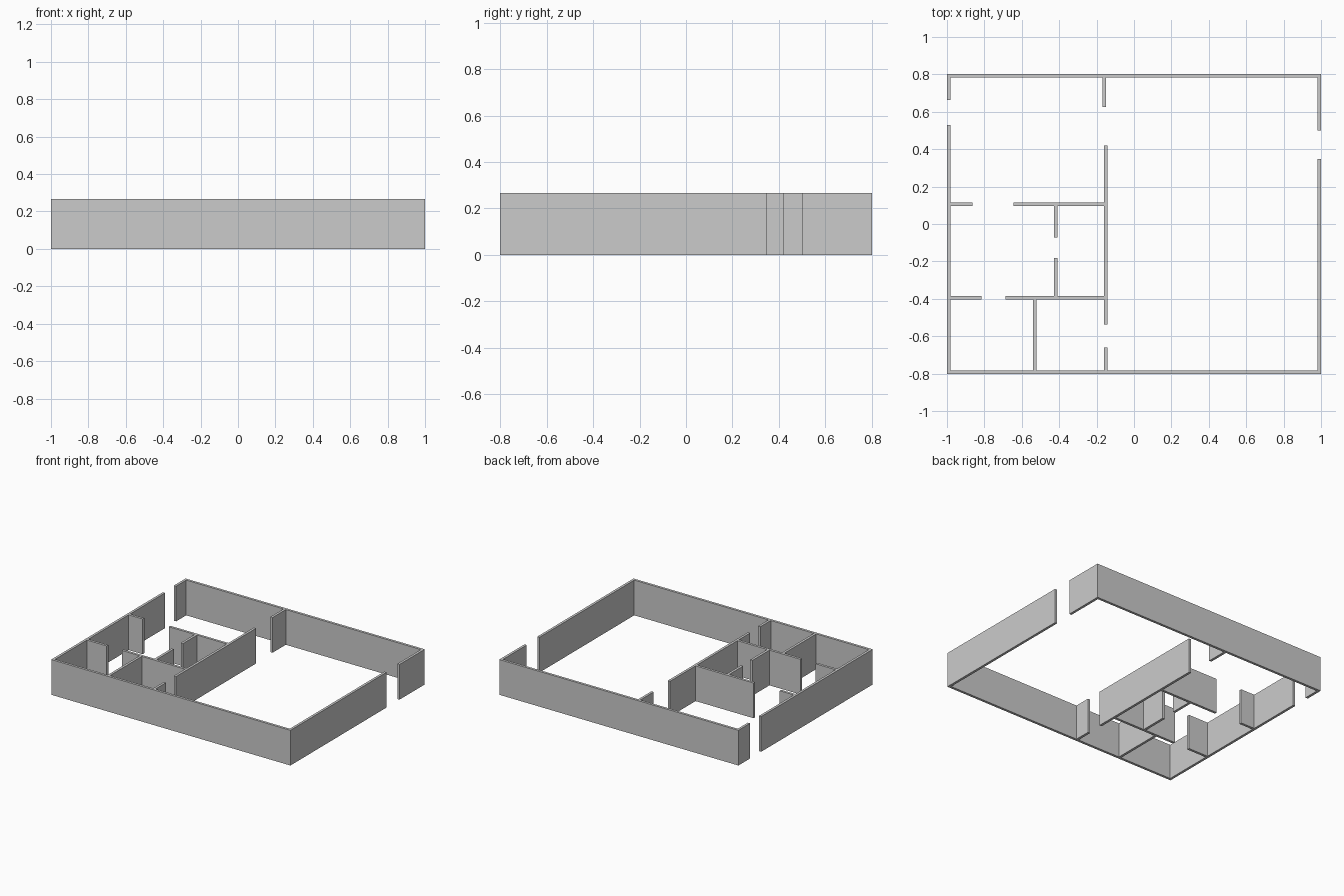
import bpy, bmesh
from mathutils import Vector

if "Cube" in bpy.data.objects:
    bpy.data.objects.remove(bpy.data.objects["Cube"])

HEIGHT = 0.266   # wall height
W, D = 1.0, 0.802  # half width and half depth of the building
T = 0.019        # wall thickness


def wall(name, x0, x1, y0, y1):
    """Upright wall slab filling the given floor-plan rectangle."""
    mesh = bpy.data.meshes.new(name)
    bm = bmesh.new()
    bmesh.ops.create_cube(bm, size=1)
    size = Vector((x1 - x0, y1 - y0, HEIGHT))
    centre = Vector(((x0 + x1) / 2, (y0 + y1) / 2, HEIGHT / 2))
    for v in bm.verts:
        v.co = v.co * size + centre
    bm.to_mesh(mesh)
    bm.free()
    bpy.context.collection.objects.link(bpy.data.objects.new(name, mesh))


def along_x(name, y, *spans):
    """Wall line running left-right, centred on y, broken by door openings."""
    for x0, x1 in spans:
        wall(name, x0, x1, y - T / 2, y + T / 2)


def along_y(name, x, *spans):
    """Wall line running front-back, centred on x, broken by door openings."""
    for y0, y1 in spans:
        wall(name, x - T / 2, x + T / 2, y0, y1)


inner = D - T            # inside face of front and back walls
left = -W + T            # inside face of left wall
mid = -0.151             # centre line of the main partition
mid_face = mid - T / 2

# Outer walls
along_x("front_wall", -D + T / 2, (-W, W))
along_x("back_wall", D - T / 2, (-W, W))
along_y("left_wall", -W + T / 2, (-inner, 0.53), (0.663, inner))
along_y("right_wall", W - T / 2, (-inner, 0.348), (0.501, inner))

# Main partition between the large room and the small rooms
along_y("main_partition", mid, (-inner, -0.66), (-0.537, 0.419))
along_y("back_partition_stub", -0.158, (0.626, inner))

# Cross partitions with door openings
up, low = 0.105, -0.394
along_x("upper_cross_partition", up, (left, -0.864), (-0.645, mid_face))
along_x("lower_cross_partition", low, (left, -0.815), (-0.688, mid_face))

# Small room dividers
along_y("closet_divider", -0.419, (low + T / 2, -0.182), (-0.071, up - T / 2))
along_y("front_room_divider", -0.531, (-inner, low - T / 2))
